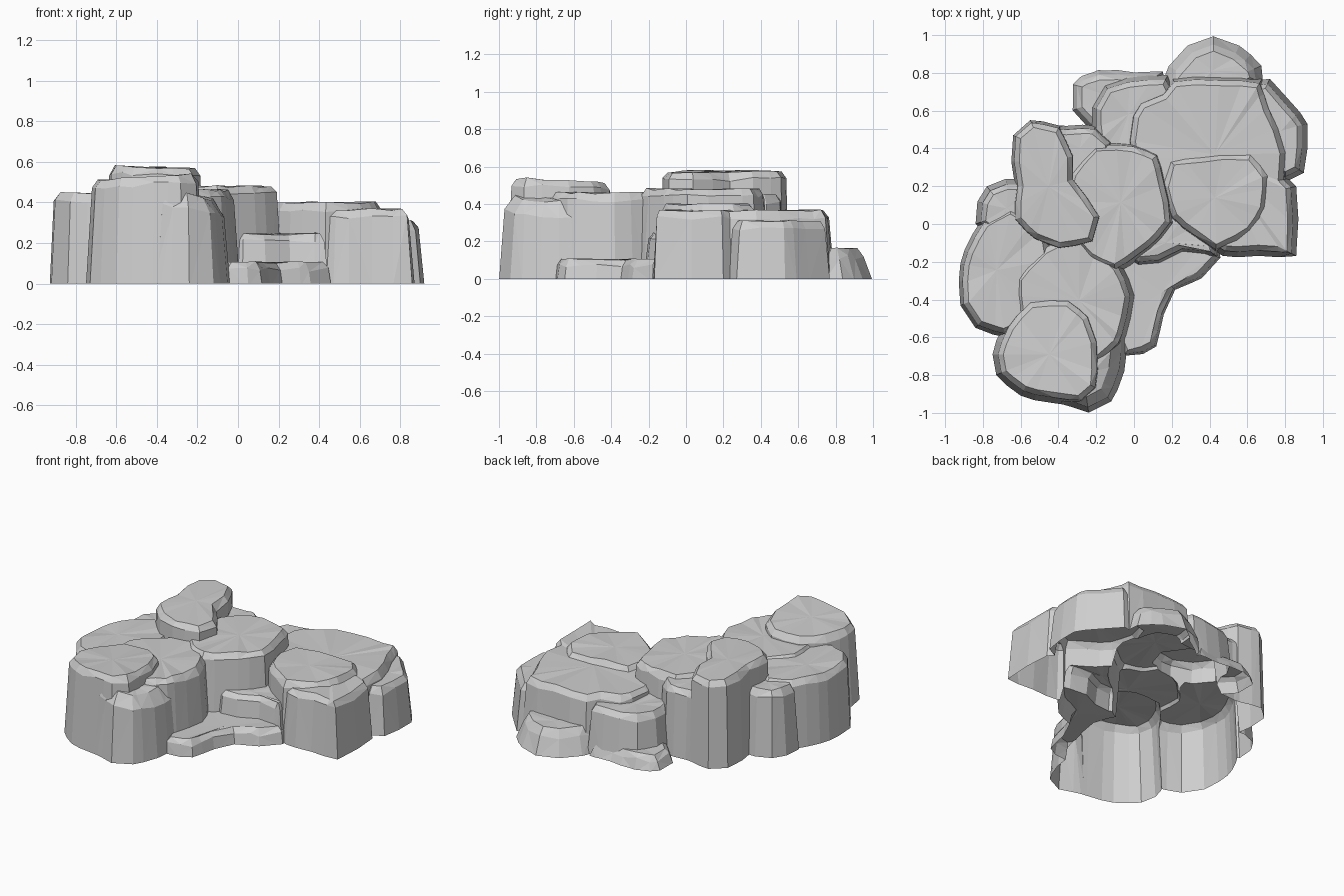
import bpy
import bmesh
import random
from mathutils import Vector

random.seed(4)

default_cube = bpy.data.objects.get("Cube")
if default_cube:
    bpy.data.objects.remove(default_cube, do_unlink=True)

stone = bpy.data.materials.new("grey_stone")
stone.use_nodes = True
stone_colour = (0.62, 0.62, 0.62, 1)
stone.diffuse_color = stone_colour
stone.node_tree.nodes["Principled BSDF"].inputs["Base Color"].default_value = stone_colour

FLOOR = -0.015


def chip_outline(outline, centre):
    """Split long edges and push the new corners slightly outwards."""
    corners = [Vector(pair) / 100 for pair in outline]
    chipped = []
    for here, after in zip(corners, corners[1:] + corners[:1]):
        chipped.append(here)
        length = (after - here).length
        if length > 0.15:
            middle = here.lerp(after, random.uniform(0.4, 0.6))
            chipped.append(middle + (middle - centre).normalized() * length * 0.04)
    return chipped


def add_ring(builder, points, centre, inset, height, roughness, tilt=(0, 0)):
    """One horizontal loop of the rock, moved inwards along its edge normals."""
    ring = []
    for i, point in enumerate(points):
        along = points[(i + 1) % len(points)] - points[i - 1]
        inward = Vector((-along.y, along.x)).normalized()
        if inward.dot(centre - point) < 0:
            inward.negate()
        lift = random.uniform(-roughness, roughness)
        lift += (point - centre).dot(Vector(tilt))
        ring.append(builder.verts.new((*(point + inward * inset), height + lift)))
    return ring


def rock(name, height, *outline, bevel=0.04, slope=0.03, tilt=(0, 0)):
    """Closed, tapered boulder with a chipped rim; outline is in hundredths."""
    centre = sum((Vector(pair) for pair in outline), Vector((0, 0))) / len(outline) / 100
    points = chip_outline(outline, centre)
    builder = bmesh.new()
    shoulder = height - min(bevel, height * 0.35)
    rings = [
        add_ring(builder, points, centre, 0, FLOOR, 0),
        add_ring(builder, points, centre, slope, shoulder, 0.012, tilt),
        add_ring(builder, points, centre, slope + bevel * 0.7, height, 0.006, tilt),
    ]
    count = len(points)
    for lower, upper in zip(rings, rings[1:]):
        for i in range(count):
            j = (i + 1) % count
            builder.faces.new((lower[i], lower[j], upper[j], upper[i]))
    # Fan caps close the solid so that it can be merged
    for ring, level in ((rings[0], FLOOR), (rings[-1], height)):
        hub = builder.verts.new((*centre, level))
        for i in range(count):
            builder.faces.new((ring[i], ring[(i + 1) % count], hub))
    bmesh.ops.triangulate(builder, faces=builder.faces[:])
    bmesh.ops.recalc_face_normals(builder, faces=builder.faces[:])
    mesh = bpy.data.meshes.new(name)
    builder.to_mesh(mesh)
    builder.free()
    mesh.materials.append(stone)
    boulder = bpy.data.objects.new(name, mesh)
    bpy.context.scene.collection.objects.link(boulder)
    rocks.append(boulder)


rocks = []

# Tall group on one side
rock("front_boulder", 0.52, (-75, -69), (-73, -80), (-60, -91), (-42, -95),
     (-27, -96), (-18, -88), (-17, -62), (-22, -48), (-34, -38), (-56, -39),
     (-69, -53), tilt=(0.04, -0.03))
rock("front_flank", 0.44, (-40, -95), (-33, -97), (-24, -100), (-12, -94),
     (-5, -78), (-4, -55), (-18, -46), (-38, -60), bevel=0.08,
     tilt=(-0.15, 0))
rock("inner_boulder", 0.46, (-65, -28), (-50, -11), (-28, -2), (-6, -21),
     (1, -38), (-1, -50), (-6, -65), (-20, -76), (-52, -66), (-64, -48))
rock("outer_boulder", 0.445, (-92, -43), (-92, -21), (-86, -6), (-81, 2),
     (-65, 10), (-45, -2), (-42, -45), (-68, -60), (-84, -55), slope=0.02)
rock("outer_back_boulder", 0.43, (-84, 0), (-83, 12), (-78, 20), (-68, 24),
     (-45, 22), (-45, -8), (-70, -12))
rock("peak_boulder", 0.575, (-65, 33), (-64, 47), (-55, 55), (-39, 52),
     (-31, 36), (-31, 24), (-17, 4), (-21, -10), (-40, -14), (-53, -9),
     (-64, 2), (-63, 20), slope=0.015, tilt=(-0.03, 0))
rock("centre_boulder", 0.48, (-22, 44), (0, 44), (14, 38), (19, 21),
     (22, 0), (10, -14), (-10, -27), (-26, -20), (-42, 0), (-36, 28))
rock("back_centre_boulder", 0.45, (-50, 53), (-36, 52), (-20, 52),
     (-11, 44), (-10, 20), (-45, 20), slope=0.02)

# Broad plateau with its upper step
rock("plateau", 0.365, (86, -17), (66, -17), (47, -17), (20, 2), (0, 20),
     (-5, 44), (-3, 58), (2, 66), (14, 71), (20, 78), (45, 79), (68, 77),
     (74, 62), (83, 38), (82, 24), (86, 20))
rock("plateau_step", 0.4, (18, 34), (36, 37), (62, 38), (72, 26), (71, 8),
     (63, -5), (43, -15), (31, -7), (19, 3), (14, 20), slope=0.015)
rock("plateau_side", 0.31, (92, 53), (92, 40), (90, 27), (80, 22), (60, 35),
     (55, 74), (72, 77), (82, 66))
rock("plateau_back", 0.31, (-22, 44), (-23, 62), (-16, 74), (-4, 78),
     (18, 79), (28, 60), (8, 36), (-12, 32))

# Low stones around the foot
rock("back_low_stone", 0.165, (14, 74), (18, 84), (28, 95), (42, 100),
     (56, 95), (68, 84), (69, 74), (50, 62), (28, 62), bevel=0.05, slope=0.05)
rock("side_low_stone", 0.09, (-33, 60), (-33, 74), (-28, 79), (-19, 82),
     (0, 81), (16, 81), (16, 60), (-14, 42), (-24, 50))
rock("front_ledge", 0.105, (-6, -70), (5, -69), (12, -65), (16, -48),
     (22, -35), (36, -29), (46, -18), (40, 8), (-5, 5), (-18, -40),
     slope=0.015)
rock("front_ledge_step", 0.245, (2, -23), (14, -22), (26, -16), (45, -18),
     (42, 6), (16, 12), (-4, 0), (-6, -18))

# Solid core that fills the gaps between the boulders
rock("core_stone", 0.24, (-60, -20), (-40, -60), (-15, -50), (-6, -27),
     (4, -12), (25, 5), (50, 20), (40, 55), (10, 60), (-5, 46), (-40, 42),
     (-58, 10))

# Merge the stones into one skin
formation = rocks[0]
for other in rocks[1:]:
    union = formation.modifiers.new("join_" + other.name, "BOOLEAN")
    union.operation = "UNION"
    union.solver = "EXACT"
    union.object = other

depsgraph = bpy.context.evaluated_depsgraph_get()
merged = bpy.data.meshes.new_from_object(formation.evaluated_get(depsgraph))
formation.modifiers.clear()

# Trim at ground level, leaving the underside open
skin = bmesh.new()
skin.from_mesh(merged)
bmesh.ops.bisect_plane(
    skin,
    geom=skin.verts[:] + skin.edges[:] + skin.faces[:],
    plane_co=(0, 0, 0),
    plane_no=(0, 0, 1),
    clear_inner=True,
)
for face in skin.faces:
    face.smooth = False
    face.material_index = 0
skin.to_mesh(merged)
skin.free()
merged.materials.clear()
merged.materials.append(stone)

formation.data = merged
formation.name = "rock_formation"
for other in rocks[1:]:
    bpy.data.objects.remove(other, do_unlink=True)
